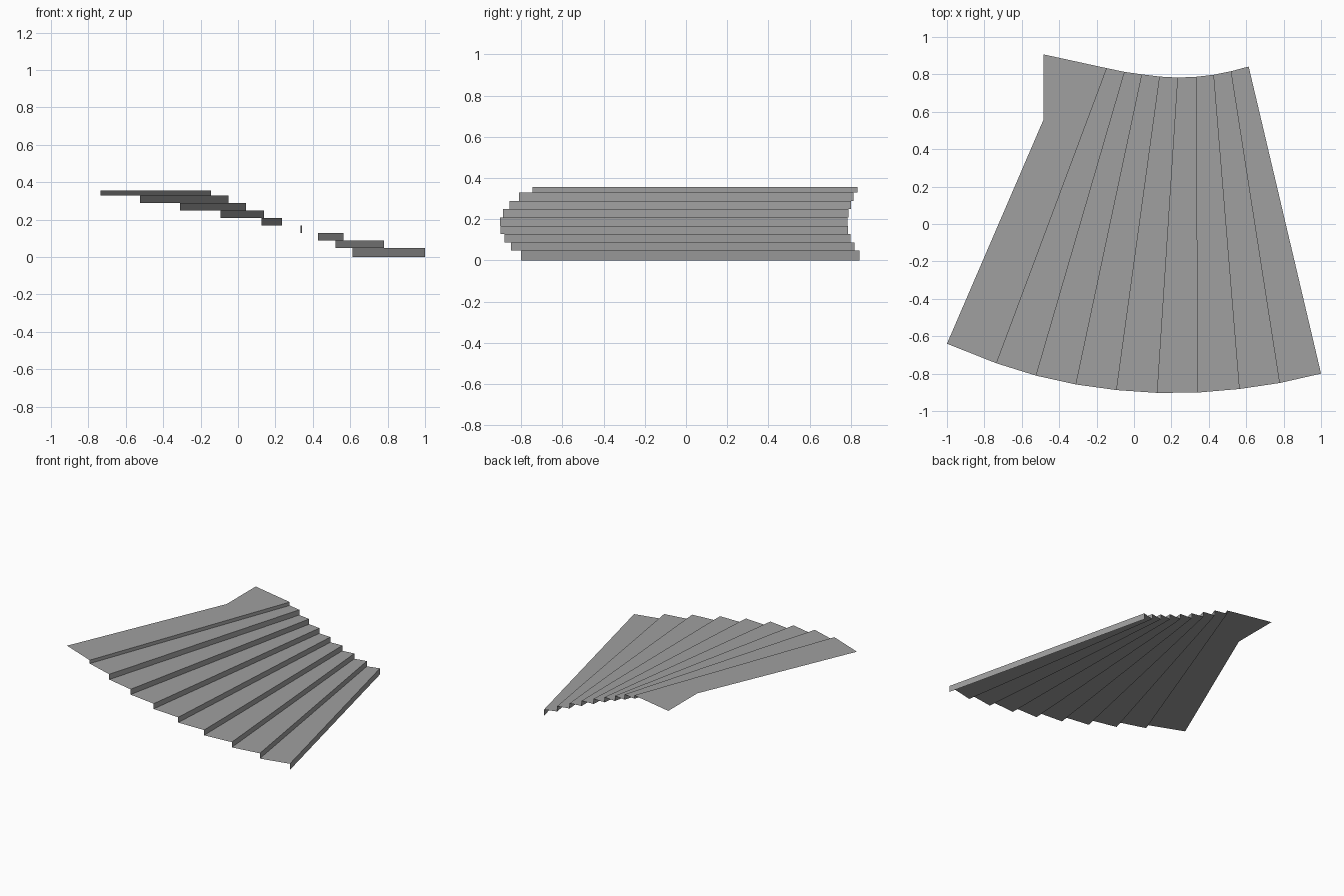
import bpy

# Remove the default cube
cube = bpy.data.objects.get("Cube")
if cube:
    bpy.data.objects.remove(cube, do_unlink=True)

# Single plain grey material
grey = bpy.data.materials.new("plain_grey")
grey.use_nodes = True
colour = (0.35, 0.35, 0.35, 1.0)
grey.diffuse_color = colour
bsdf = next(n for n in grey.node_tree.nodes if n.type == "BSDF_PRINCIPLED")
bsdf.inputs["Base Color"].default_value = colour

# Plan of the riser lines, lowest step first: narrow end and wide end
inner = [(0.613, 0.842), (0.52, 0.817), (0.427, 0.798), (0.333, 0.787), (0.235, 0.783),
         (0.138, 0.788), (0.043, 0.8), (-0.05, 0.813), (-0.145, 0.833)]
outer = [(1.0, -0.8), (0.78, -0.85), (0.565, -0.882), (0.343, -0.901), (0.125, -0.903),
         (-0.093, -0.888), (-0.31, -0.858), (-0.523, -0.811), (-0.735, -0.745)]

# Far boundary of the top landing, from the wide end round to the narrow end
landing_edge = [(-1.0, -0.64), (-0.485, 0.555), (-0.485, 0.907)]

RISE = 0.0403
FIRST_TOP = 0.047
TOP = 0.355
COUNT = len(inner)


def level(i):
    """Height of tread i; the ground lies before the first tread."""
    if i < 0:
        return 0.0
    return min(FIRST_TOP + RISE * i, TOP)


def at_height(points, z):
    return [(x, y, z) for x, y in points]


def add_step(name, i, far_edge):
    """One folded sheet: an upright riser and the flat tread behind it."""
    line = [inner[i], outer[i]]
    low = at_height(line, level(i - 1))
    high = at_height(line, level(i))
    back = at_height(far_edge, level(i))
    verts = low + high + back
    riser = (0, 1, 3, 2)
    tread = (2, 3, *range(4, len(verts)))
    # The plan runs clockwise from above, so flip to face up and outward
    faces = [riser[::-1], tread[::-1]]
    mesh = bpy.data.meshes.new(name)
    mesh.from_pydata(verts, [], faces)
    mesh.materials.append(grey)
    mesh.update()
    obj = bpy.data.objects.new(name, mesh)
    bpy.context.scene.collection.objects.link(obj)


# Winding steps, each reaching back to the next riser
for i in range(COUNT - 1):
    add_step(f"step_{i + 1}", i, [outer[i + 1], inner[i + 1]])

# Top landing
add_step("top_landing", COUNT - 1, landing_edge)
